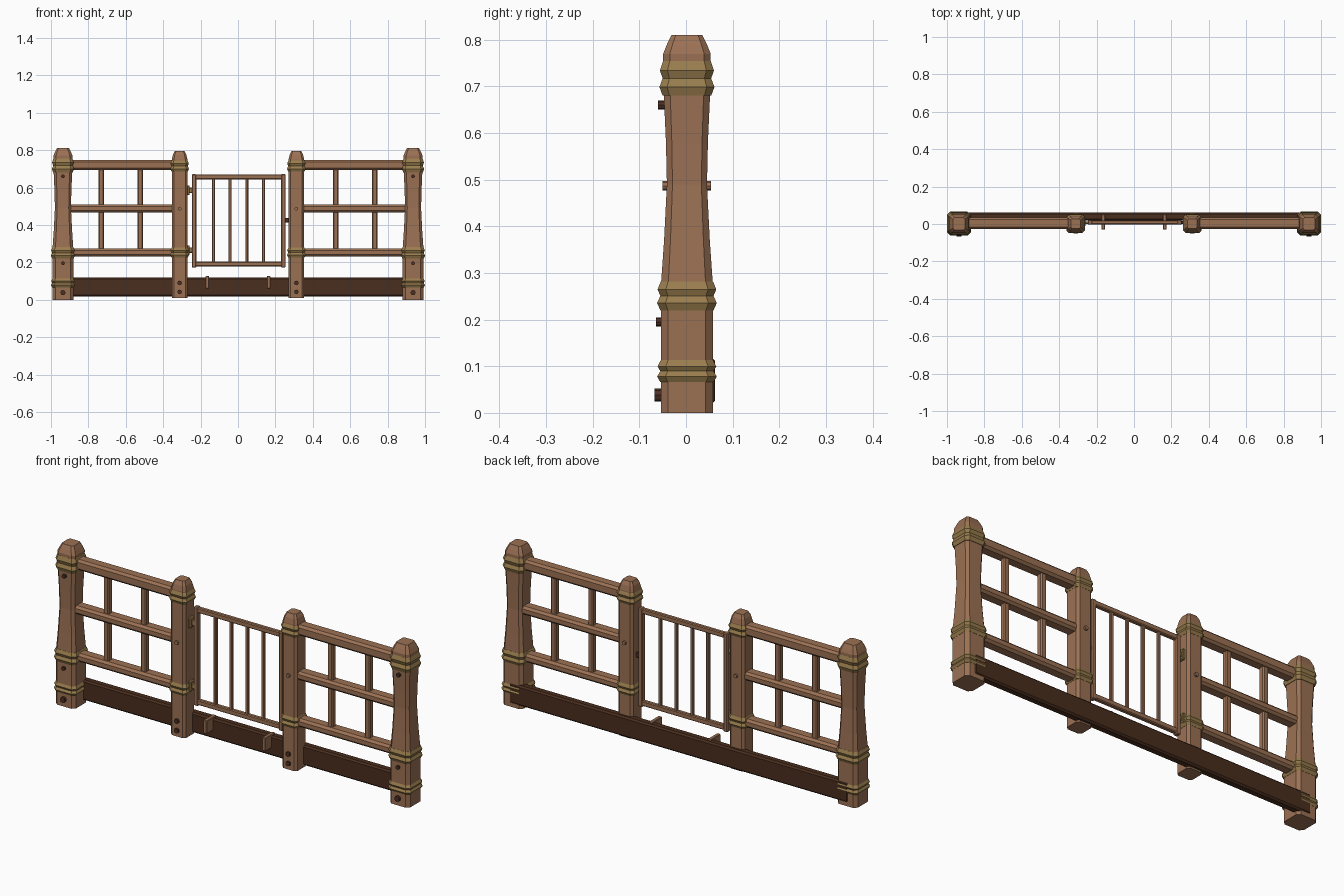
import bpy, bmesh, math
from mathutils import Matrix

cube = bpy.data.objects.get("Cube")
if cube:
    bpy.data.objects.remove(cube, do_unlink=True)


def material(name, rgb):
    m = bpy.data.materials.new(name)
    m.use_nodes = True
    m.diffuse_color = (*rgb, 1)
    m.node_tree.nodes["Principled BSDF"].inputs["Base Color"].default_value = (*rgb, 1)
    return m


wood = material("warm wood", (0.33, 0.165, 0.088))
dark_wood = material("dark wood", (0.068, 0.027, 0.013))
rope = material("ochre binding", (0.32, 0.205, 0.075))
bolt_mat = material("dark bolt", (0.075, 0.03, 0.018))

CY = 0.002  # post centre line


def finish(name, bm, mat):
    bmesh.ops.recalc_face_normals(bm, faces=bm.faces)
    mesh = bpy.data.meshes.new(name)
    bm.to_mesh(mesh)
    bm.free()
    mesh.materials.append(mat)
    ob = bpy.data.objects.new(name, mesh)
    bpy.context.collection.objects.link(ob)
    return ob


def loft(name, x, rings, mat, chamfer=0.28):
    """Stack chamfered square rings given as (height, half width)."""
    bm = bmesh.new()
    loops = []
    for z, w in rings:
        c = w * (1 - chamfer)
        corners = [(w, -c), (w, c), (c, w), (-c, w), (-w, c), (-w, -c), (-c, -w), (c, -w)]
        loops.append([bm.verts.new((x + a, CY + b, z)) for a, b in corners])
    for low, high in zip(loops, loops[1:]):
        for i in range(8):
            j = (i + 1) % 8
            bm.faces.new((low[i], low[j], high[j], high[i]))
    bm.faces.new(loops[0])
    bm.faces.new(loops[-1])
    return finish(name, bm, mat)


def beam(name, xs, ys, zs, mat, chamfer=0.0):
    """Box between the given limits, with chamfered edges."""
    bm = bmesh.new()
    bmesh.ops.create_cube(bm, size=1)
    for v in bm.verts:
        v.co = [lim[0] if c < 0 else lim[1] for c, lim in zip(v.co, (xs, ys, zs))]
    if chamfer:
        bmesh.ops.bevel(bm, geom=bm.edges[:], offset=chamfer, segments=1, affect='EDGES')
    return finish(name, bm, mat)


def peg(name, x, z, r, y0, y1, mat):
    """Short round pin lying front to back."""
    bm = bmesh.new()
    turn = Matrix.Translation((x, (y0 + y1) / 2, z)) @ Matrix.Rotation(math.pi / 2, 4, 'X')
    bmesh.ops.create_cone(bm, cap_ends=True, segments=8, radius1=r, radius2=r,
                          depth=y1 - y0, matrix=turn)
    return finish(name, bm, mat)


def binding(name, x, z0, z1, w):
    """Two-ribbed band wrapped around a post."""
    steps = [(0, 0.002), (0.25, 0.009), (0.5, 0.002), (0.72, 0.008), (1, 0.001)]
    loft(name, x, [(z0 + (z1 - z0) * t, w + d) for t, d in steps], rope)


for side, s in (("left", 1), ("right", -1)):
    # Outer post with a waisted shaft and tapered cap
    x = s * 0.936
    loft(side + "_outer_post", x,
         [(0, 0.056), (0.27, 0.056), (0.37, 0.049), (0.49, 0.043), (0.58, 0.045),
          (0.69, 0.05), (0.77, 0.051), (0.79, 0.043), (0.81, 0.033)], wood)
    binding(side + "_outer_top_binding", x, 0.68, 0.755, 0.05)
    binding(side + "_outer_middle_binding", x, 0.22, 0.282, 0.055)
    binding(side + "_outer_base_binding", x, 0.066, 0.113, 0.055)
    for z, r, y in ((0.66, 0.01, -0.06), (0.195, 0.01, -0.064), (0.038, 0.014, -0.068)):
        peg(side + "_outer_bolt", x, z, r, y, -0.03, bolt_mat)

    # Inner gate post
    x = s * 0.312
    loft(side + "_inner_post", x,
         [(0.01, 0.042), (0.75, 0.042), (0.775, 0.036), (0.795, 0.026)], wood)
    binding(side + "_inner_top_binding", x, 0.685, 0.745, 0.041)
    binding(side + "_inner_base_binding", x, 0.225, 0.28, 0.041)
    for z in (0.042, 0.09):
        peg(side + "_inner_bolt", x, z, 0.012, -0.05, -0.03, bolt_mat)
    peg(side + "_centre_peg", x, 0.487, 0.01, -0.05, 0.054, wood)

    # Rails and pickets of the side panel
    span = sorted((s * 0.32, s * 0.92))
    for label, z0, z1 in (("top", 0.693, 0.747), ("middle", 0.467, 0.51), ("bottom", 0.23, 0.273)):
        beam(f"{side}_{label}_rail", span, (-0.028, 0.034), (z0, z1), wood, 0.011)
    for x in (0.523, 0.731):
        beam(side + "_picket", (s * x - 0.015, s * x + 0.015), (-0.012, 0.018),
             (0.25, 0.71), wood, 0.005)

    # Gate stop resting on the ground board
    x = s * 0.164
    beam(side + "_gate_stop", (x - 0.01, x + 0.01), (-0.03, 0.05), (0.06, 0.127), wood, 0.003)

# Ground board along the back
beam("ground_board", (-0.95, 0.95), (0.02, 0.062), (0.018, 0.12), dark_wood, 0.008)

# Gate frame and bars
for name, x in (("right_gate_stile", -0.235), ("left_gate_stile", 0.242)):
    beam(name, (x - 0.012, x + 0.012), (-0.004, 0.022), (0.172, 0.672), wood, 0.004)
for name, z in (("gate_bottom_rail", 0.191), ("gate_top_rail", 0.657)):
    beam(name, (-0.24, 0.245), (-0.002, 0.02), (z - 0.013, z + 0.013), wood, 0.004)
for i in range(4):
    x = -0.131 + i * 0.089
    beam("gate_bar", (x - 0.008, x + 0.008), (0.001, 0.017), (0.19, 0.66), wood, 0.003)

# Hinges and latch
for z in (0.265, 0.585):
    beam("hinge_plate", (-0.274, -0.258), (-0.012, 0.022), (z - 0.026, z + 0.026), rope, 0.004)
    beam("hinge_knuckle", (-0.262, -0.243), (0.0, 0.014), (z - 0.014, z + 0.014), rope, 0.003)
beam("latch", (0.25, 0.275), (0.0, 0.016), (0.412, 0.438), bolt_mat, 0.004)
